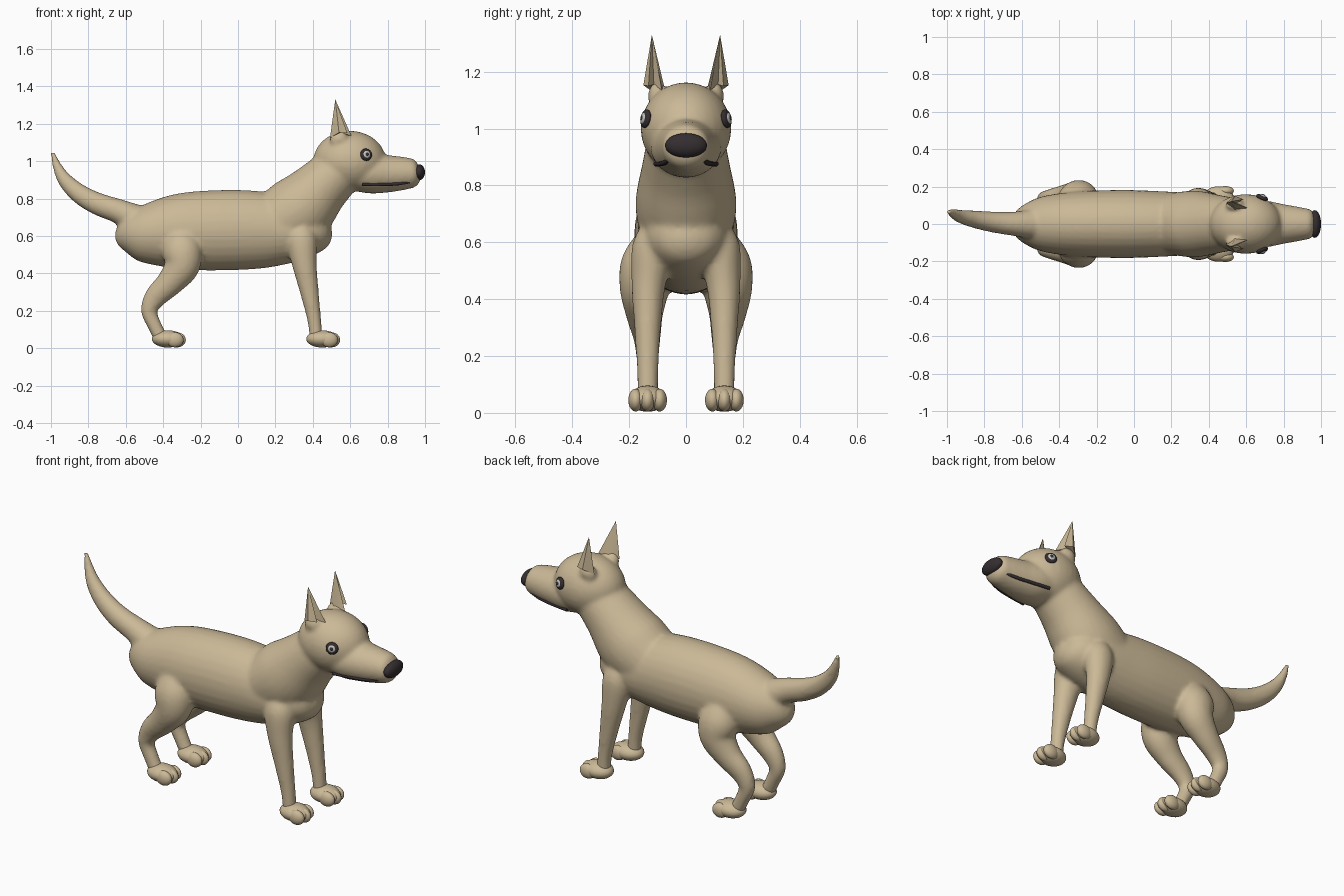
import bpy, bmesh, math
from mathutils import Vector, Matrix


def material(name, rgb):
    m = bpy.data.materials.new(name)
    m.diffuse_color = (*rgb, 1)
    return m


TAN = material("tan fur", (0.60, 0.485, 0.31))
DARK = material("dark nose", (0.035, 0.027, 0.03))
PALE = material("pale eye", (0.55, 0.55, 0.52))


def finish(bm, name, mat):
    bmesh.ops.recalc_face_normals(bm, faces=bm.faces)
    me = bpy.data.meshes.new(name)
    bm.to_mesh(me)
    bm.free()
    me.materials.append(mat)
    ob = bpy.data.objects.new(name, me)
    bpy.context.collection.objects.link(ob)
    bpy.ops.object.select_all(action='DESELECT')
    bpy.context.view_layer.objects.active = ob
    ob.select_set(True)
    bpy.ops.object.shade_smooth_by_angle(angle=math.radians(50))
    return ob


def ball(bm, c, r, axis=None):
    """Ellipsoid; local z may be turned to point along axis."""
    rot = Vector(axis).to_track_quat('Z', 'Y').to_matrix().to_4x4() if axis else Matrix()
    bmesh.ops.create_uvsphere(bm, u_segments=28, v_segments=16, radius=1,
                              matrix=Matrix.Translation(c) @ rot @ Matrix.Diagonal((*r, 1)))


def catmull(p, steps):
    out = []
    for i in range(len(p) - 1):
        a, b, c, d = p[max(i - 1, 0)], p[i], p[i + 1], p[min(i + 2, len(p) - 1)]
        for k in range(steps):
            t = k / steps
            out.append([0.5 * (2 * B + (C - A) * t + (2 * A - 5 * B + 4 * C - D) * t * t
                               + (3 * B - A - 3 * C + D) * t ** 3)
                        for A, B, C, D in zip(a, b, c, d)])
    return out + [list(p[-1])]


def tube(bm, pts, side=1, n=28, steps=5):
    """Smooth loft through (x, y, z, half width in y, half depth)."""
    path = catmull([(x, y * side, z, a, b) for x, y, z, a, b in pts], steps)
    rings = []
    for i, (x, y, z, a, b) in enumerate(path):
        t = (Vector(path[min(i + 1, len(path) - 1)][:3]) - Vector(path[max(i - 1, 0)][:3])).normalized()
        s = Vector((0, 1, 0))
        s = (s - t * s.dot(t)).normalized()
        u = t.cross(s)
        rings.append([bm.verts.new(Vector((x, y, z)) + s * a * math.cos(2 * math.pi * k / n)
                                   + u * b * math.sin(2 * math.pi * k / n)) for k in range(n)])
    for r, q in zip(rings, rings[1:]):
        for k in range(n):
            bm.faces.new((r[k], r[(k + 1) % n], q[(k + 1) % n], q[k]))
    bm.faces.new(rings[0])
    bm.faces.new(rings[-1])


body = bmesh.new()
# torso
tube(body, [(-0.657, 0, 0.605, 0.02, 0.02), (-0.63, 0, 0.605, 0.07, 0.07), (-0.57, 0, 0.61, 0.115, 0.125),
            (-0.48, 0, 0.612, 0.15, 0.163), (-0.3, 0, 0.625, 0.175, 0.205), (-0.05, 0, 0.632, 0.182, 0.215),
            (0.15, 0, 0.632, 0.175, 0.203), (0.3, 0, 0.625, 0.165, 0.168), (0.41, 0, 0.62, 0.14, 0.125),
            (0.475, 0, 0.615, 0.09, 0.08), (0.503, 0, 0.615, 0.02, 0.02)])
# neck
tube(body, [(0.17, 0, 0.64, 0.16, 0.17), (0.32, 0, 0.735, 0.178, 0.19),
            (0.45, 0, 0.865, 0.155, 0.152), (0.58, 0, 0.99, 0.13, 0.13)])
# skull and muzzle
ball(body, (0.597, 0, 1.0), (0.195, 0.16, 0.163))
tube(body, [(0.58, 0, 0.935, 0.12, 0.085), (0.7, 0, 0.935, 0.125, 0.107), (0.8, 0, 0.933, 0.106, 0.1),
            (0.9, 0, 0.935, 0.088, 0.086), (0.95, 0, 0.935, 0.074, 0.07), (0.975, 0, 0.937, 0.03, 0.03)])
# tail
tube(body, [(-0.48, 0, 0.65, 0.1, 0.1), (-0.62, 0, 0.725, 0.068, 0.068), (-0.75, 0.01, 0.772, 0.056, 0.06),
            (-0.85, 0.025, 0.828, 0.047, 0.052), (-0.925, 0.04, 0.9, 0.036, 0.04),
            (-0.967, 0.055, 0.975, 0.024, 0.025), (-0.993, 0.066, 1.05, 0.011, 0.011)])
for s in (1, -1):
    # front legs
    tube(body, [(0.335, 0.1, 0.66, 0.05, 0.05), (0.34, 0.115, 0.58, 0.075, 0.082),
                (0.355, 0.132, 0.45, 0.06, 0.066), (0.382, 0.135, 0.3, 0.047, 0.05),
                (0.408, 0.135, 0.15, 0.038, 0.037), (0.418, 0.135, 0.05, 0.036, 0.036)], s)
    # hind legs
    tube(body, [(-0.31, 0.11, 0.62, 0.06, 0.07), (-0.3, 0.135, 0.53, 0.092, 0.105),
                (-0.3, 0.146, 0.44, 0.088, 0.095), (-0.365, 0.146, 0.35, 0.066, 0.073),
                (-0.44, 0.138, 0.275, 0.05, 0.06), (-0.475, 0.135, 0.2, 0.04, 0.044),
                (-0.445, 0.135, 0.12, 0.037, 0.038), (-0.41, 0.135, 0.05, 0.036, 0.038)], s)
    # ear roots
    ball(body, (0.54, 0.1 * s, 1.115), (0.05, 0.034, 0.05))
body_ob = finish(body, "dog_body", TAN)
# blend all body parts into one skin
mod = body_ob.modifiers.new("blend", 'REMESH')
mod.mode = 'VOXEL'
mod.voxel_size = 0.011
mod.use_smooth_shade = True
sm = body_ob.modifiers.new("soften", 'SMOOTH')
sm.factor = 0.5
sm.iterations = 8

# paws with three toes
for leg, px in (("front", 0.45), ("hind", -0.375)):
    for s, label in ((1, "left"), (-1, "right")):
        bm = bmesh.new()
        ball(bm, (px, 0.135 * s, 0.05), (0.085, 0.066, 0.046))
        for k in (-1, 0, 1):
            ball(bm, (px + 0.05 - 0.012 * abs(k), (0.135 + 0.042 * k) * s, 0.045), (0.046, 0.026, 0.04))
        finish(bm, f"{leg}_{label}_paw", TAN)

# nose
bm = bmesh.new()
ball(bm, (0.967, 0, 0.941), (0.033, 0.074, 0.043))
finish(bm, "nose", DARK)

for s, label in ((1, "left"), (-1, "right")):
    # ear: folded spike with a groove at the front
    bm = bmesh.new()
    ring = [bm.verts.new((x, y * s, z)) for x, y, z in
            ((0.492, 0.112, 1.125), (0.54, 0.15, 1.153), (0.585, 0.132, 1.15),
             (0.55, 0.113, 1.155), (0.607, 0.085, 1.135), (0.54, 0.076, 1.145))]
    tip = bm.verts.new((0.52, 0.12 * s, 1.33))
    for k in range(6):
        bm.faces.new((ring[k], ring[(k + 1) % 6], tip))
    bm.faces.new(ring)
    finish(bm, f"{label}_ear", TAN)

    # eye: dark rim, pale iris, dark pupil
    n = Vector((0.38, 0.91 * s, 0.17)).normalized()
    c = Vector((0.685, 0.142 * s, 1.035))
    for part, off, r, h, mat in (("rim", 0, 0.033, 0.014, DARK), ("iris", 0.006, 0.022, 0.011, PALE),
                                 ("pupil", 0.011, 0.012, 0.008, DARK)):
        bm = bmesh.new()
        ball(bm, c + n * off, (r, r, h), n)
        finish(bm, f"{label}_eye_{part}", mat)

    # mouth line
    bm = bmesh.new()
    tube(bm, [(0.665, 0.106, 0.876, 0.009, 0.009), (0.75, 0.095, 0.876, 0.009, 0.009),
              (0.85, 0.078, 0.879, 0.009, 0.009), (0.918, 0.06, 0.89, 0.009, 0.009)], s, 10)
    finish(bm, f"{label}_mouth_line", DARK)
